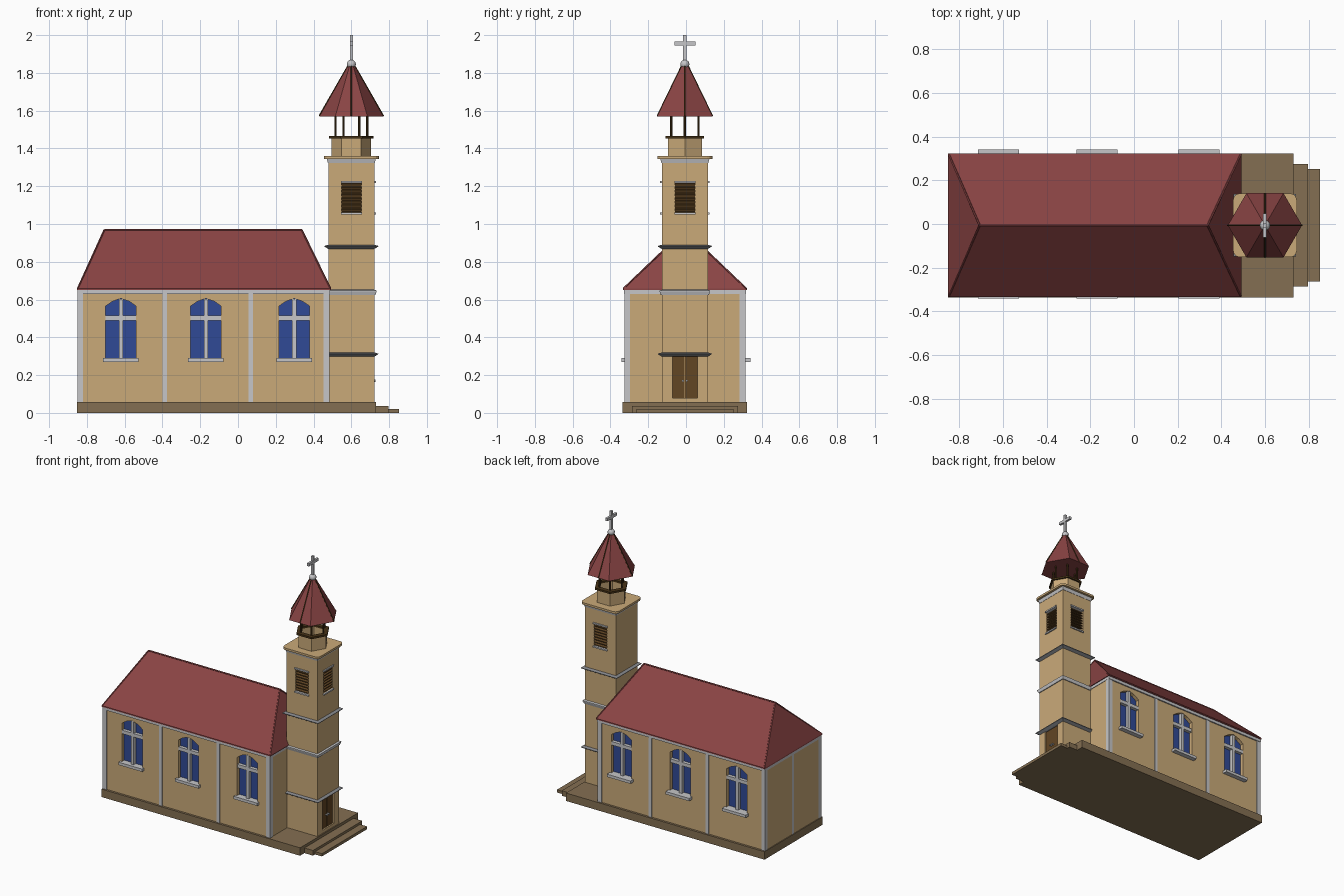
import bpy, bmesh, math
from mathutils import Vector

if "Cube" in bpy.data.objects:
    bpy.data.objects.remove(bpy.data.objects["Cube"])

OY = -0.006   # slight offset, the back sills stick out further
TX = 0.60     # tower axis
HW = 0.318    # half width of nave
X0, X1 = -0.847, 0.482


def material(name, r, g, b):
    m = bpy.data.materials.new(name)
    lin = [((c / 255 + 0.055) / 1.055) ** 2.4 for c in (r, g, b)]
    m.diffuse_color = (*lin, 1)
    m.use_nodes = True
    m.node_tree.nodes["Principled BSDF"].inputs["Base Color"].default_value = m.diffuse_color
    return m


WALL = material("tan plaster", 202, 170, 121)
ROOF = material("red roof", 138, 68, 68)
STONE = material("brown stone", 132, 111, 82)
TRIM = material("light grey trim", 198, 198, 200)
LEDGE = material("dark grey ledge", 135, 137, 141)
GLASS = material("blue glass", 48, 74, 150)
WOOD = material("brown wood", 98, 70, 36)
DARK = material("dark wood", 70, 50, 22)


def build(name, mat, verts, faces):
    bm = bmesh.new()
    vs = [bm.verts.new((x, y + OY, z)) for x, y, z in verts]
    for f in faces:
        bm.faces.new([vs[i] for i in f])
    bmesh.ops.recalc_face_normals(bm, faces=bm.faces)
    me = bpy.data.meshes.new(name)
    bm.to_mesh(me)
    bm.free()
    me.materials.append(mat)
    ob = bpy.data.objects.new(name, me)
    bpy.context.collection.objects.link(ob)
    return ob


def loft(name, mat, rings, closed=False):
    n, k = len(rings[0]), len(rings)
    verts = [p for r in rings for p in r]
    faces = []
    for a in range(k if closed else k - 1):
        b = (a + 1) % k
        for i in range(n):
            j = (i + 1) % n
            faces.append((a * n + i, a * n + j, b * n + j, b * n + i))
    if not closed:
        faces += [tuple(range(n)), tuple(range((k - 1) * n, k * n))]
    return build(name, mat, verts, faces)


def box(name, mat, x0, x1, y0, y1, z0, z1):
    return loft(name, mat, [[(x0, y0, z), (x1, y0, z), (x1, y1, z), (x0, y1, z)] for z in (z0, z1)])


def prism(name, mat, pts, y0, y1):
    return loft(name, mat, [[(x, y, z) for x, z in pts] for y in (y0, y1)])


def lathe(name, mat, profile, n=6, turn=0.0, closed=False):
    """Turned shape around the tower axis."""
    ang = [2 * math.pi * i / n + turn for i in range(n)]
    return loft(name, mat, [[(TX + r * math.cos(a), r * math.sin(a), z) for a in ang]
                            for r, z in profile], closed)


def square(name, mat, profile):
    return lathe(name, mat, [(h * math.sqrt(2), z) for h, z in profile], 4, math.pi / 4)


def rod(name, mat, a, b, r, n=6):
    a, b = Vector(a), Vector(b)
    q = (b - a).to_track_quat('Z', 'Y')
    ring = [q @ Vector((r * math.cos(2 * math.pi * i / n), r * math.sin(2 * math.pi * i / n), 0))
            for i in range(n)]
    return loft(name, mat, [[tuple(p + v) for v in ring] for p in (a, b)])


def tower_box(name, mat, side, u0, u1, d0, d1, z0, z1, drop=0.0):
    """Box on a tower side: u along the wall, d outward from the axis."""
    def at(u, d, z):
        z -= drop if d == d1 else 0
        return (TX + d, u, z) if side == 0 else (TX + u, side * d, z)
    return loft(name, mat, [[at(u0, d0, z), at(u1, d0, z), at(u1, d1, z), at(u0, d1, z)]
                            for z in (z0, z1)])


def cut(target, cutters):
    for c in cutters:
        c.hide_render = True
        m = target.modifiers.new("opening", 'BOOLEAN')
        m.operation, m.solver, m.object = 'DIFFERENCE', 'EXACT', c
    bpy.context.view_layer.update()
    me = bpy.data.meshes.new_from_object(target.evaluated_get(bpy.context.evaluated_depsgraph_get()))
    target.modifiers.clear()
    target.data = me
    for c in cutters:
        bpy.data.objects.remove(c)


# Base and steps
box("base", STONE, -0.853, 0.73, -0.33, 0.33, 0, 0.057)
box("upper_step", STONE, 0.73, 0.798, -0.28, 0.28, 0, 0.037)
box("lower_step", STONE, 0.73, 0.853, -0.257, 0.257, 0, 0.02)

# Nave walls with pointed windows on both long sides
nave = box("nave_walls", WALL, X0, X1, -HW + 0.004, HW - 0.004, 0.057, 0.64)
cutters = []
for cx in (-0.62, -0.17, 0.298):
    arch = [(-0.081, 0.28), (0.081, 0.28), (0.081, 0.565), (0.045, 0.59),
            (0, 0.606), (-0.045, 0.59), (-0.081, 0.565)]
    arch = [(cx + x, z) for x, z in arch]
    for s in (-1, 1):
        cutters.append(prism("window_cutter", WALL, arch, s * 0.285, s * 0.36))
        prism("window_glass", GLASS, arch, s * 0.28, s * 0.288)
        box("window_mullion", TRIM, cx - 0.011, cx + 0.011, s * 0.286, s * 0.312, 0.28, 0.602)
        box("window_crossbar", TRIM, cx - 0.081, cx + 0.081, s * 0.286, s * 0.312, 0.49, 0.515)
        box("window_sill", TRIM, cx - 0.094, cx + 0.094, s * 0.285,
            0.347 if s > 0 else -0.335, 0.27, 0.29)
cut(nave, cutters)

# Pilasters, frieze and hipped roof
for s in (-1, 1):
    for a, b in ((X0 - 0.003, X0 + 0.027), (-0.40, -0.376), (0.055, 0.079), (0.452, X1 + 0.003)):
        box("pilaster", TRIM, a, b, s * 0.29, s * (HW + 0.002), 0.057, 0.64)
box("back_pilaster", TRIM, X0 - 0.003, X0 + 0.02, -0.012, 0.012, 0.057, 0.64)
box("frieze", TRIM, X0 - 0.004, X1 + 0.004, -HW - 0.005, HW + 0.005, 0.63, 0.652)
eave = [(-0.853, -0.328), (0.492, -0.328), (0.492, 0.328), (-0.853, 0.328)]
ra, rb = (-0.708, 0, 0.968), (0.338, 0, 0.968)
build("nave_roof", ROOF, [(x, y, z) for z in (0.65, 0.658) for x, y in eave] + [ra, rb],
      [(0, 1, 2, 3), (0, 1, 5, 4), (1, 2, 6, 5), (2, 3, 7, 6), (3, 0, 4, 7),
       (4, 5, 9, 8), (5, 6, 9), (6, 7, 8, 9), (7, 4, 8)])
rod("ridge_cap", ROOF, ra, rb, 0.005)
for x, y in eave:
    rod("hip_cap", ROOF, (x * 0.995, y * 0.99, 0.658), ra if x < 0 else rb, 0.005)

# Tower shaft with door and louvre openings
tower = square("tower_shaft", WALL, [(0.122, 0.057), (0.122, 1.335)])
cutters = [tower_box("door_cutter", WALL, 0, -0.066, 0.066, 0.105, 0.2, 0.08, 0.3)]
for side in (-1, 0, 1):
    cutters.append(tower_box("louvre_cutter", WALL, side, -0.053, 0.053, 0.095, 0.2, 1.06, 1.22))
    tower_box("louvre_back", DARK, side, -0.053, 0.053, 0.09, 0.097, 1.06, 1.22)
    for i in range(8):
        z = 1.071 + i * 0.0195
        tower_box("louvre_slat", WOOD, side, -0.053, 0.053, 0.097, 0.12, z, z + 0.006, 0.008)
    for z in (1.05, 1.218):
        tower_box("louvre_ledge", TRIM, side, -0.056, 0.056, 0.11, 0.131, z, z + 0.01)
cut(tower, cutters)

# Double door with knobs
for s in (-1, 1):
    tower_box("door_leaf", WOOD, 0, s * 0.001, s * 0.066, 0.1, 0.112, 0.08, 0.3)
    rod("door_knob", TRIM, (TX + 0.11, s * 0.01, 0.17), (TX + 0.127, s * 0.01, 0.17), 0.006, 8)

# Tower ledges and cornice
for z in (0.298, 0.868):
    square("tower_ledge", LEDGE, [(0.122, z), (0.142, z + 0.012), (0.143, z + 0.016), (0.122, z + 0.022)])
square("tower_band", TRIM, [(0.128, 0.625), (0.134, 0.643), (0.134, 0.648), (0.122, 0.652)])
square("cornice_trim", TRIM, [(0.124, 1.322), (0.13, 1.346)])
h, c = 0.146, 0.03
corners = []
for k, (sx, sy) in enumerate(((1, 1), (-1, 1), (-1, -1), (1, -1))):
    for i in range(4):
        a = math.pi / 2 * k + math.pi / 6 * i
        corners.append((TX + sx * (h - c) + c * math.cos(a), sy * (h - c) + c * math.sin(a)))
loft("cornice_slab", WALL, [[(x, y, z) for x, y in corners] for z in (1.345, 1.36)])

# Hollow six-sided belfry drum with rim and posts
lathe("belfry_drum", WALL, [(0.104, 1.355), (0.104, 1.455), (0.088, 1.455), (0.088, 1.355)], closed=True)
lathe("belfry_rim", DARK, [(0.117, 1.453), (0.117, 1.466), (0.08, 1.466), (0.08, 1.453)], closed=True)
for i in range(6):
    a = math.pi / 3 * i
    x, y = TX + 0.084 * math.cos(a), 0.084 * math.sin(a)
    rod("belfry_post", DARK, (x, y, 1.46), (x, y, 1.6), 0.006, 8)

# Spire with ribs
lathe("spire", ROOF, [(0.17, 1.57), (0.012, 1.85)])
for dx, dy, r in ((1, 0, 0.17), (-1, 0, 0.17), (0, 1, 0.146), (0, -1, 0.146)):
    rod("spire_rib", DARK, (TX + dx * r, dy * r, 1.572), (TX + dx * 0.012, dy * 0.012, 1.848), 0.004)

# Ball and cross
ball = lathe("ball", TRIM, [(0.024 * math.sin(t) + 1e-4, 1.846 - 0.024 * math.cos(t))
                            for t in [math.pi * i / 8 for i in range(9)]], 16)
for p in ball.data.polygons:
    p.use_smooth = True
box("cross_upright", TRIM, TX - 0.008, TX + 0.008, -0.009, 0.009, 1.86, 2.0)
box("cross_arm", TRIM, TX - 0.008, TX + 0.008, -0.055, 0.055, 1.946, 1.966)
